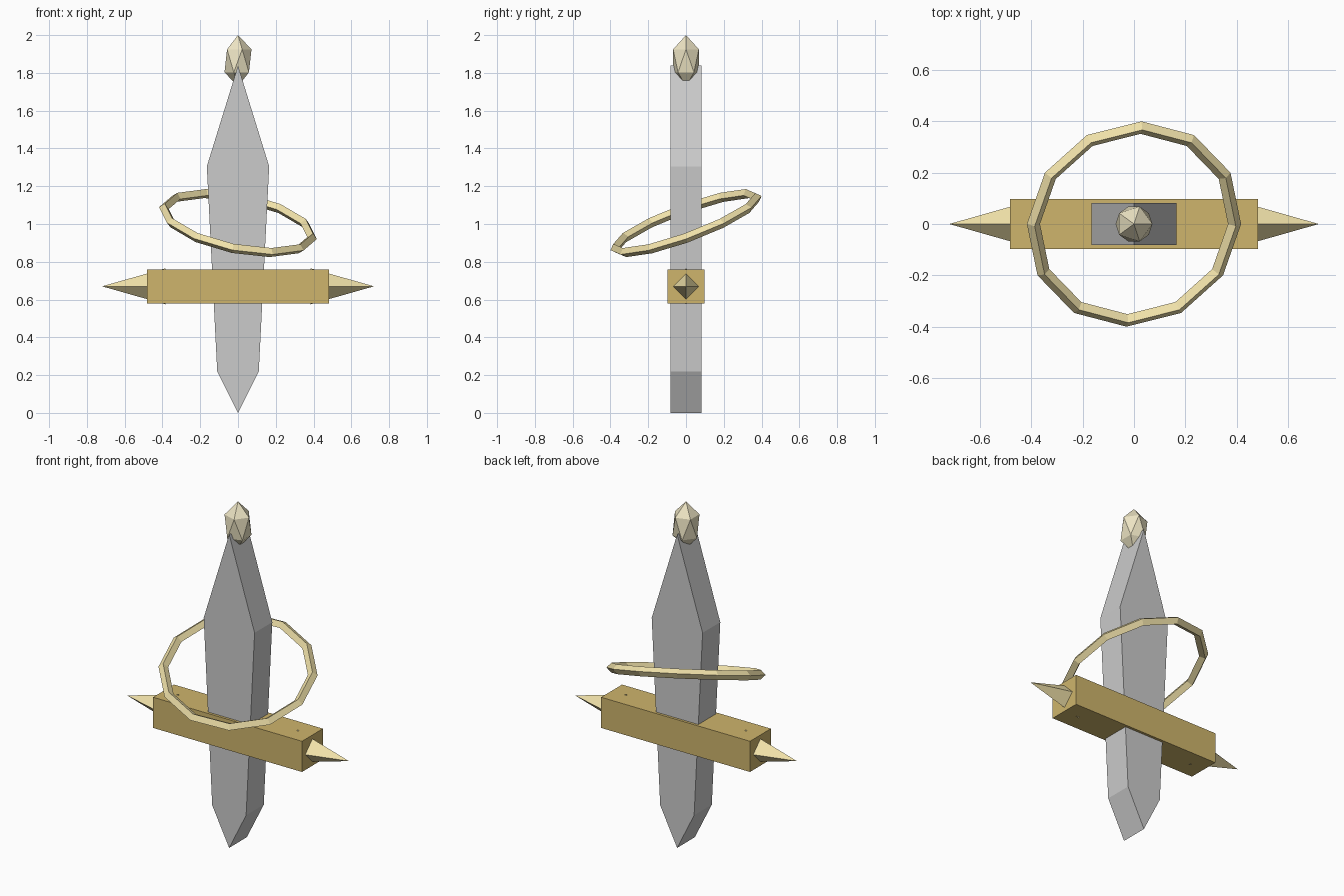
import bpy, bmesh
from math import radians, pi, cos, sin
from mathutils import Matrix, Euler

if "Cube" in bpy.data.objects:
    bpy.data.objects.remove(bpy.data.objects["Cube"])


def material(name, rgb):
    m = bpy.data.materials.new(name)
    m.diffuse_color = (*rgb, 1)
    m.use_nodes = True
    m.node_tree.nodes["Principled BSDF"].inputs["Base Color"].default_value = m.diffuse_color
    return m


def add_object(name, bm, mat=None):
    bmesh.ops.recalc_face_normals(bm, faces=bm.faces)
    me = bpy.data.meshes.new(name)
    bm.to_mesh(me)
    bm.free()
    ob = bpy.data.objects.new(name, me)
    bpy.context.collection.objects.link(ob)
    if mat:
        me.materials.append(mat)
    return ob


gold = material("gold", (0.62, 0.46, 0.15))
pale_gold = material("pale_gold", (0.88, 0.76, 0.40))
cream = material("cream", (0.85, 0.78, 0.55))

# Blade: kite-like outline extruded front to back
half = [(0.11, 0.22), (0.165, 1.305)]
outline = [(0, 0)] + half + [(0, 1.838)] + [(-x, z) for x, z in reversed(half)]
bm = bmesh.new()
face = bm.faces.new([bm.verts.new((x, -0.082, z)) for x, z in outline])
ext = bmesh.ops.extrude_face_region(bm, geom=[face])
bmesh.ops.translate(bm, vec=(0, 0.164, 0),
                    verts=[v for v in ext["geom"] if isinstance(v, bmesh.types.BMVert)])
add_object("blade", bm)

# Crossguard block
bm = bmesh.new()
bmesh.ops.create_cube(bm, size=1)
bmesh.ops.transform(bm, verts=bm.verts,
                    matrix=Matrix.Translation((0, 0, 0.67)) @ Matrix.Diagonal((0.966, 0.194, 0.18, 1)))
add_object("crossguard", bm, gold)

# Four-sided spikes at both ends of the guard
for side, name in ((1, "right_spike"), (-1, "left_spike")):
    bm = bmesh.new()
    bmesh.ops.create_cone(bm, cap_ends=True, segments=4, radius1=0.095, radius2=0, depth=0.335)
    bmesh.ops.transform(bm, verts=bm.verts,
                        matrix=Matrix.Translation((side * 0.5525, 0, 0.67)) @ Matrix.Rotation(side * pi / 2, 4, 'Y'))
    add_object(name, bm, pale_gold)

# Tilted ring: 12 segments with a diamond cross-section
bm = bmesh.new()
loops = []
for i in range(12):
    a = 2 * pi * i / 12
    loops.append([bm.verts.new(((0.4 + 0.026 * cos(t)) * cos(a), (0.4 + 0.026 * cos(t)) * sin(a), 0.026 * sin(t)))
                  for t in (0, pi / 2, pi, 3 * pi / 2)])
for i in range(12):
    p, q = loops[i], loops[(i + 1) % 12]
    for j in range(4):
        k = (j + 1) % 4
        bm.faces.new((p[j], q[j], q[k], p[k]))
ring = add_object("tilted_ring", bm, pale_gold)
ring.location = (0, 0, 1.005)
ring.rotation_euler = Euler((0.35, 0.2, 0))

# Faceted gem on the tip
bm = bmesh.new()
bmesh.ops.create_icosphere(bm, subdivisions=1, radius=0.08)
bmesh.ops.transform(bm, verts=bm.verts,
                    matrix=Matrix.Translation((0, 0, 1.864)) @ Matrix.Diagonal((1, 1, 1.7, 1)))
add_object("tip_gem", bm, cream)
